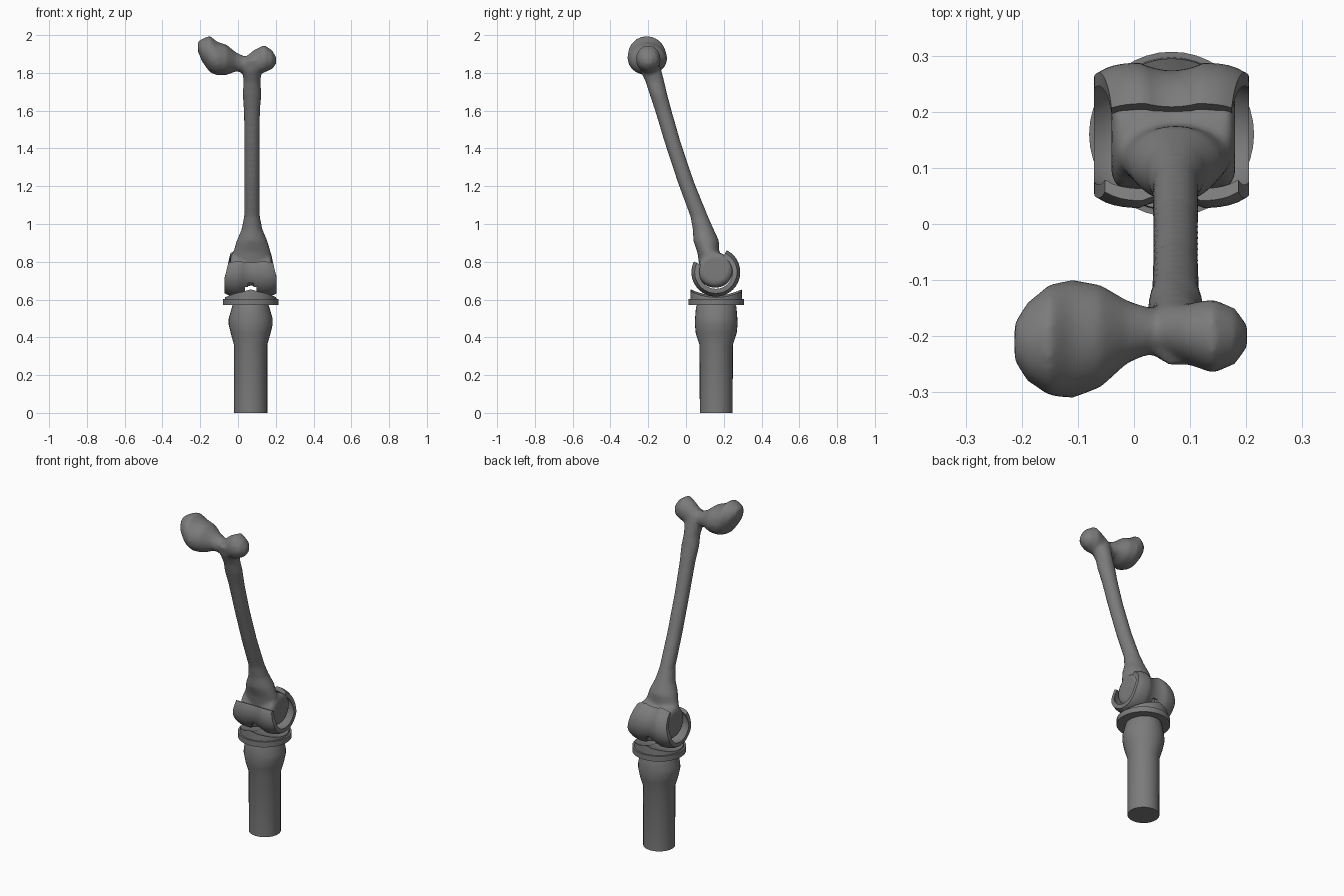
import bpy, bmesh, math
from mathutils import Vector

if "Cube" in bpy.data.objects:
    bpy.data.objects.remove(bpy.data.objects["Cube"])

bone_mat = bpy.data.materials.new("grey")
bone_mat.diffuse_color = (0.2, 0.2, 0.2, 1)
bone_mat.use_nodes = True
bone_mat.node_tree.nodes["Principled BSDF"].inputs["Base Color"].default_value = bone_mat.diffuse_color


def finish(name, bm, angle=40):
    bmesh.ops.recalc_face_normals(bm, faces=bm.faces)
    me = bpy.data.meshes.new(name)
    bm.to_mesh(me)
    bm.free()
    me.materials.append(bone_mat)
    ob = bpy.data.objects.new(name, me)
    bpy.context.collection.objects.link(ob)
    bpy.ops.object.select_all(action='DESELECT')
    ob.select_set(True)
    bpy.context.view_layer.objects.active = ob
    bpy.ops.object.shade_smooth_by_angle(angle=math.radians(angle))
    return ob


def loft(bm, sections, axis='Z', n=28):
    """Ellipse sections (x, y, z, r1, r2) skinned along an axis, with caps."""
    rings = []
    for x, y, z, r1, r2 in sections:
        ring = []
        for i in range(n):
            a = 2 * math.pi * i / n
            c, s = r1 * math.cos(a), r2 * math.sin(a)
            p = (x + c, y + s, z) if axis == 'Z' else (x, y + c, z + s)
            ring.append(bm.verts.new(p))
        rings.append(ring)
    for a, b in zip(rings, rings[1:]):
        for i in range(n):
            j = (i + 1) % n
            bm.faces.new((a[i], a[j], b[j], b[i]))
    bm.faces.new(rings[0][::-1])
    bm.faces.new(rings[-1])


# Thigh bone: shaft, head with neck and outer knob, knee end; fused by remesh
bm = bmesh.new()
shaft = [(-.2, 1.87, .05, .055), (-.185, 1.81, .052, .056), (-.165, 1.755, .044, .05),
         (-.147, 1.69, .05, .047), (-.12, 1.6, .043, .044), (-.07, 1.43, .041, .043),
         (0, 1.22, .041, .044), (.07, 1.04, .042, .047), (.092, .97, .056, .056),
         (.107, .91, .082, .068), (.118, .85, .1, .058), (.13, .78, .1, .06)]
loft(bm, [(.074, y, z, a, b) for y, z, a, b in shaft])
loft(bm, [(-.213, -.21, 1.94, .035, .025), (-.19, -.21, 1.92, .07, .06),
          (-.15, -.207, 1.9, .1, .097), (-.11, -.205, 1.876, .106, .089),
          (-.06, -.2, 1.869, .092, .08), (-.01, -.192, 1.858, .055, .05),
          (.04, -.19, 1.842, .038, .044), (.09, -.195, 1.857, .052, .068),
          (.14, -.2, 1.875, .067, .073), (.18, -.2, 1.87, .05, .05),
          (.202, -.2, 1.865, .02, .02)], 'X')
loft(bm, [(-.04, .155, .76, .07, .07), (-.03, .155, .76, .09, .09), (.02, .155, .755, .095, .095),
          (.07, .155, .76, .085, .085), (.12, .155, .755, .095, .095),
          (.17, .155, .76, .09, .09), (.18, .155, .76, .07, .07)], 'X')
thigh = finish("thigh_bone", bm)
rm = thigh.modifiers.new("fuse", 'REMESH')
rm.mode = 'VOXEL'
rm.voxel_size = 0.01
rm.use_smooth_shade = True
sm = thigh.modifiers.new("soften", 'SMOOTH')
sm.factor, sm.iterations = 0.5, 6

# Knee cap implant: curved C-shaped shell with a notch between two runners
bm = bmesh.new()
NU, NA = 18, 44
A0, A1 = 64, -206
grid = []
for k in range(NA + 1):
    deg = A0 + (A1 - A0) * k / NA
    a = math.radians(deg)
    row = []
    for i in range(NU + 1):
        u = -1 + 2 * i / NU
        r = .13 - .018 * abs(u) ** 5 - .014 * max(0, 1 - (u / .45) ** 2)
        z = .745 + r * math.sin(a)
        half = .138 - .034 * max(0, min(1, (z - .71) / .15))
        row.append(bm.verts.new((.067 + u * half, .158 + r * math.cos(a), z)))
    grid.append(row)
for k in range(NA):
    mid = A0 + (A1 - A0) * (k + .5) / NA
    depth = math.sin(math.radians(mid))
    for i in range(NU):
        u = abs(-1 + 2 * (i + .5) / NU)
        notch = .24 if depth < -.65 else .13 if depth < -.5 else 0
        if u < notch:
            continue
        bm.faces.new((grid[k][i], grid[k][i + 1], grid[k + 1][i + 1], grid[k + 1][i]))
loose = [v for v in bm.verts if not v.link_faces]
bmesh.ops.delete(bm, geom=loose, context='VERTS')
bm.normal_update()
bmesh.ops.recalc_face_normals(bm, faces=bm.faces)
# thicken inward, towards the hinge axis
ret = bmesh.ops.extrude_face_region(bm, geom=bm.faces[:], use_keep_orig=True)
for v in [g for g in ret['geom'] if isinstance(g, bmesh.types.BMVert)]:
    d = Vector((0, .158 - v.co.y, .745 - v.co.z)).normalized()
    v.co += d * .024
finish("knee_implant", bm, 45)

# Dished plastic insert between implant and tray
bm = bmesh.new()
C = (.067, .16)
n, radii = 40, [.03, .06, .09, .115, .135]
rings = []
for r, top in [(q, True) for q in radii] + [(.137, False)]:
    ring = []
    for i in range(n):
        a = 2 * math.pi * i / n
        dx, dy = r * math.cos(a), r * math.sin(a)
        z = .612 + .032 * (dy / .135) ** 2 + .01 * max(0, 1 - abs(dx) / .04) if top else .6
        ring.append(bm.verts.new((C[0] + dx, C[1] + dy, z)))
    rings.append(ring)
for a, b in zip(rings, rings[1:]):
    for i in range(n):
        j = (i + 1) % n
        bm.faces.new((a[i], b[i], b[j], a[j]))
bm.faces.new(rings[0])
bm.faces.new(rings[-1][::-1])
finish("insert", bm)

# Round metal tray
bm = bmesh.new()
loft(bm, [(*C, .57, .147, .147), (*C, .602, .147, .147)], n=40)
finish("tray", bm)

# Shin bone stump with flared top
bm = bmesh.new()
shin = [(0, .088, .087), (.36, .088, .088), (.42, .105, .108), (.47, .117, .113),
        (.5, .116, .112), (.56, .099, .107), (.575, .094, .1)]
loft(bm, [(.067, .16, z, a, b) for z, a, b in shin], n=32)
finish("shin_bone", bm)
